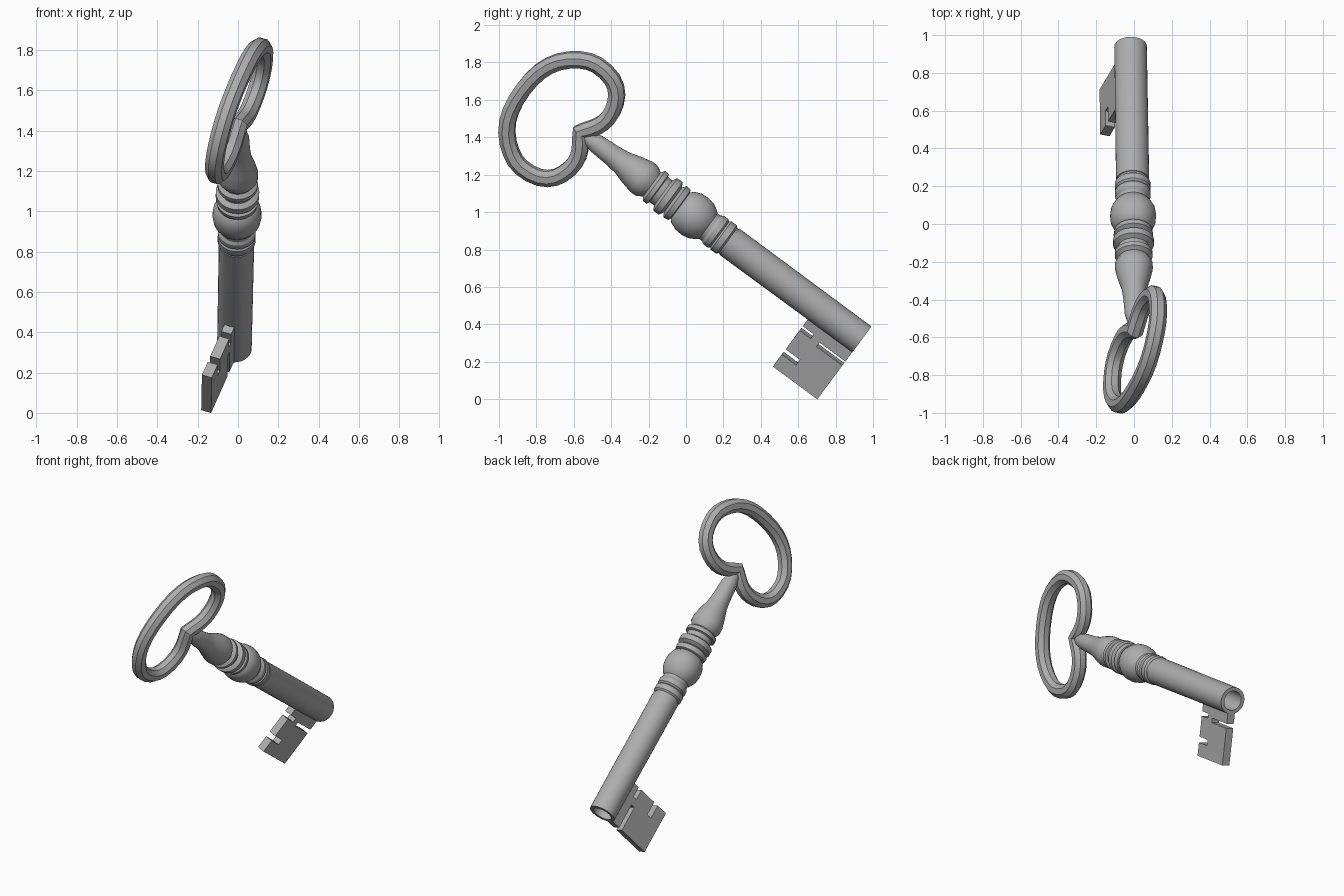
import bpy, bmesh, math
from mathutils import Vector, Matrix

if "Cube" in bpy.data.objects:
    bpy.data.objects.remove(bpy.data.objects["Cube"], do_unlink=True)

steel = bpy.data.materials.new("grey_steel")
steel.use_nodes = True
GREY = (0.42, 0.42, 0.42, 1)
steel.diffuse_color = GREY
steel.node_tree.nodes["Principled BSDF"].inputs["Base Color"].default_value = GREY

# Key frame: X runs from the tip to the handle, Y points along the bit, Z is across it
pitch, roll = math.radians(36.4), math.radians(19.7)
axis = Vector((0.012, -math.cos(pitch), math.sin(pitch))).normalized()
down = Vector((0, -math.sin(pitch), -math.cos(pitch)))
side = down * math.cos(roll) + Vector((-math.sin(roll), 0, 0))
side = (side - axis * side.dot(axis)).normalized()
frame = Matrix((axis, side, axis.cross(side))).transposed().to_4x4()
frame.translation = (-0.018, 0.94, 0.32)


def finish(name, bm):
    bmesh.ops.remove_doubles(bm, verts=bm.verts, dist=1e-5)
    bmesh.ops.recalc_face_normals(bm, faces=bm.faces)
    mesh = bpy.data.meshes.new(name)
    bm.to_mesh(mesh)
    bm.free()
    mesh.materials.append(steel)
    obj = bpy.data.objects.new(name, mesh)
    obj.matrix_world = frame
    bpy.context.collection.objects.link(obj)
    bpy.ops.object.select_all(action='DESELECT')
    obj.select_set(True)
    bpy.context.view_layer.objects.active = obj
    bpy.ops.object.shade_smooth_by_angle(angle=math.radians(32))
    return obj


def lathe(name, profile, steps=32):
    bm = bmesh.new()
    vs = [bm.verts.new((s, r, 0)) for s, r in profile]
    es = [bm.edges.new(pair) for pair in zip(vs, vs[1:])]
    bmesh.ops.spin(bm, geom=vs + es, cent=(0, 0, 0), axis=(1, 0, 0),
                   angle=math.tau, steps=steps)
    return finish(name, bm)


# Hollow shaft
lathe("shaft", [(0.35, 0), (0.35, 0.062), (0, 0.062), (0, 0.086),
                (0.88, 0.088), (0.88, 0)])

# Turned collars, ball and neck
lathe("turned_stem", [
    (0.87, 0), (0.87, 0.083), (0.89, 0.083), (0.9, 0.094), (0.935, 0.094), (0.945, 0.085),
    (0.955, 0.094), (0.985, 0.094), (1.0, 0.084), (1.02, 0.084),
    (1.035, 0.097), (1.07, 0.116), (1.11, 0.122), (1.15, 0.119), (1.19, 0.103), (1.205, 0.085),
    (1.21, 0.1), (1.24, 0.105), (1.255, 0.082), (1.27, 0.108), (1.305, 0.108), (1.32, 0.082),
    (1.35, 0.084), (1.355, 0.1), (1.38, 0.1), (1.395, 0.08),
    (1.43, 0.1), (1.465, 0.1), (1.53, 0.085), (1.59, 0.067), (1.66, 0.058),
    (1.76, 0.052), (1.82, 0.036), (1.9, 0)])

# Bit with its slots
outline = [(0, 0.07), (0, 0.148), (0.172, 0.148), (0.172, 0.177), (0, 0.177), (0, 0.415),
           (0.295, 0.415), (0.295, 0.33), (0.2, 0.33), (0.2, 0.293), (0.295, 0.293),
           (0.295, 0.16), (0.222, 0.16), (0.222, 0.13), (0.295, 0.13), (0.295, 0.07)]
bm = bmesh.new()
face = bm.faces.new([bm.verts.new((s, v, -0.026)) for s, v in outline])
ext = bmesh.ops.extrude_face_region(bm, geom=[face])
bmesh.ops.translate(bm, vec=(0, 0, 0.052),
                    verts=[g for g in ext["geom"] if isinstance(g, bmesh.types.BMVert)])
finish("bit", bm)

# Heart-shaped bow: mirrored half path, smoothed, swept with an octagon
half = [(1.87, 0), (1.83, 0.055), (1.8, 0.12), (1.797, 0.2), (1.83, 0.29), (1.9, 0.347),
        (2.01, 0.362), (2.1, 0.328), (2.185, 0.248), (2.235, 0.14), (2.25, 0)]
ctrl = [Vector(p) for p in half]
flip = Vector((1, -1))
ends = [ctrl[0] * 2 - ctrl[1]] + ctrl + [ctrl[-2] * flip]
path = []
for a, b, c, d in zip(ends, ends[1:], ends[2:], ends[3:]):
    path += [b, (b + c) * 0.5625 - (a + d) * 0.0625]
path.append(ctrl[-1])
path += [p * flip for p in reversed(path[1:-1])]

bm = bmesh.new()
rings = []
n, radius, sides = len(path), 0.047, 8
for i, p in enumerate(path):
    tan = (path[(i + 1) % n] - path[i - 1]).normalized()
    out = Vector((-tan.y, tan.x))
    ring = []
    for k in range(sides):
        ang = math.tau * (k + 0.5) / sides
        q = p + out * radius * math.cos(ang)
        ring.append(bm.verts.new((q.x, q.y, radius * math.sin(ang))))
    rings.append(ring)
for i in range(n):
    r0, r1 = rings[i], rings[(i + 1) % n]
    for k in range(sides):
        j = (k + 1) % sides
        bm.faces.new((r0[k], r0[j], r1[j], r1[k]))
finish("bow", bm)
